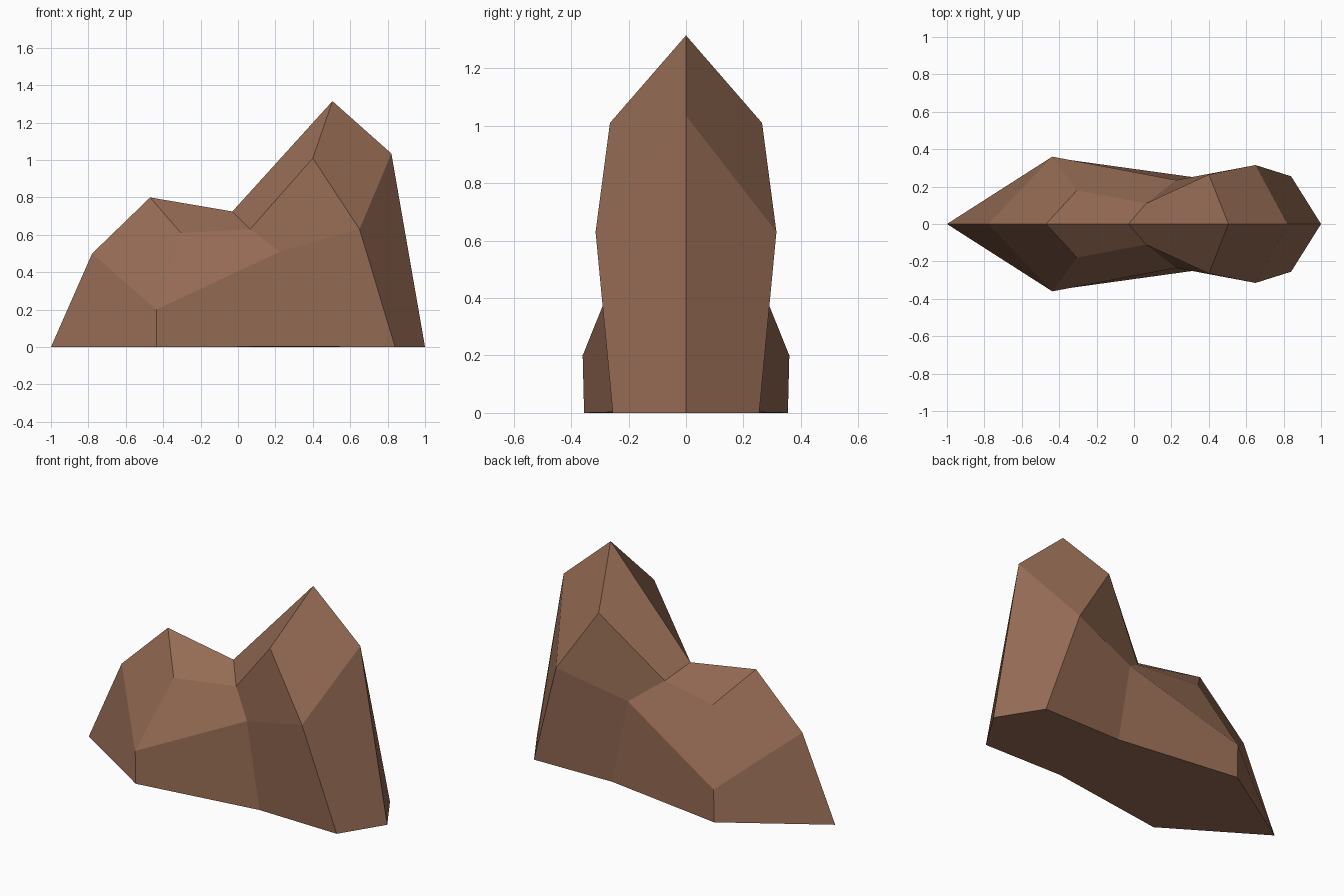
import bpy, bmesh

if "Cube" in bpy.data.objects:
    bpy.data.objects.remove(bpy.data.objects["Cube"])

# One flat rock colour
mat = bpy.data.materials.new("brown rock")
mat.diffuse_color = (0.30, 0.147, 0.088, 1)
mat.use_nodes = True
mat.node_tree.nodes["Principled BSDF"].inputs["Base Color"].default_value = mat.diffuse_color

# Corner points of one half of the boulder, from spine out to foot
P = {
    # spine on the mirror plane
    "A": (-1, 0, 0), "B": (-.78, 0, .5), "C": (-.47, 0, .80), "D": (-.03, 0, .725),
    "E": (.505, 0, 1.315), "F": (.82, 0, 1.035), "G": (1, 0, 0),
    # shoulder
    "I": (-.437, .36, .20), "J": (-.305, .18, .61), "K": (.065, .11, .63),
    "L": (.40, .265, 1.01), "M": (.65, .315, .63), "P": (.225, .235, .51),
    # foot
    "H": (-.437, .355, 0), "O": (.32, .25, .003), "N": (.84, .255, 0),
}
FACES = ["ABIH", "BCJI", "CDKJ", "DELK", "EFML", "FGNM",   # upper facets
         "IJKP", "KLMP", "HIPO", "OPMN",                   # flank facets
         "AHONG"]                                          # underside

bm = bmesh.new()
verts = {k: bm.verts.new(v) for k, v in P.items()}
for f in FACES:
    bm.faces.new([verts[c] for c in f])

# Mirror the half across y = 0 and weld the spine
half = bm.verts[:] + bm.edges[:] + bm.faces[:]
copy = bmesh.ops.duplicate(bm, geom=half)["geom"]
for v in copy:
    if isinstance(v, bmesh.types.BMVert):
        v.co.y *= -1
bmesh.ops.remove_doubles(bm, verts=bm.verts[:], dist=1e-4)
bmesh.ops.recalc_face_normals(bm, faces=bm.faces[:])

mesh = bpy.data.meshes.new("boulder")
bm.to_mesh(mesh)
bm.free()
mesh.materials.append(mat)
bpy.context.collection.objects.link(bpy.data.objects.new("boulder", mesh))
